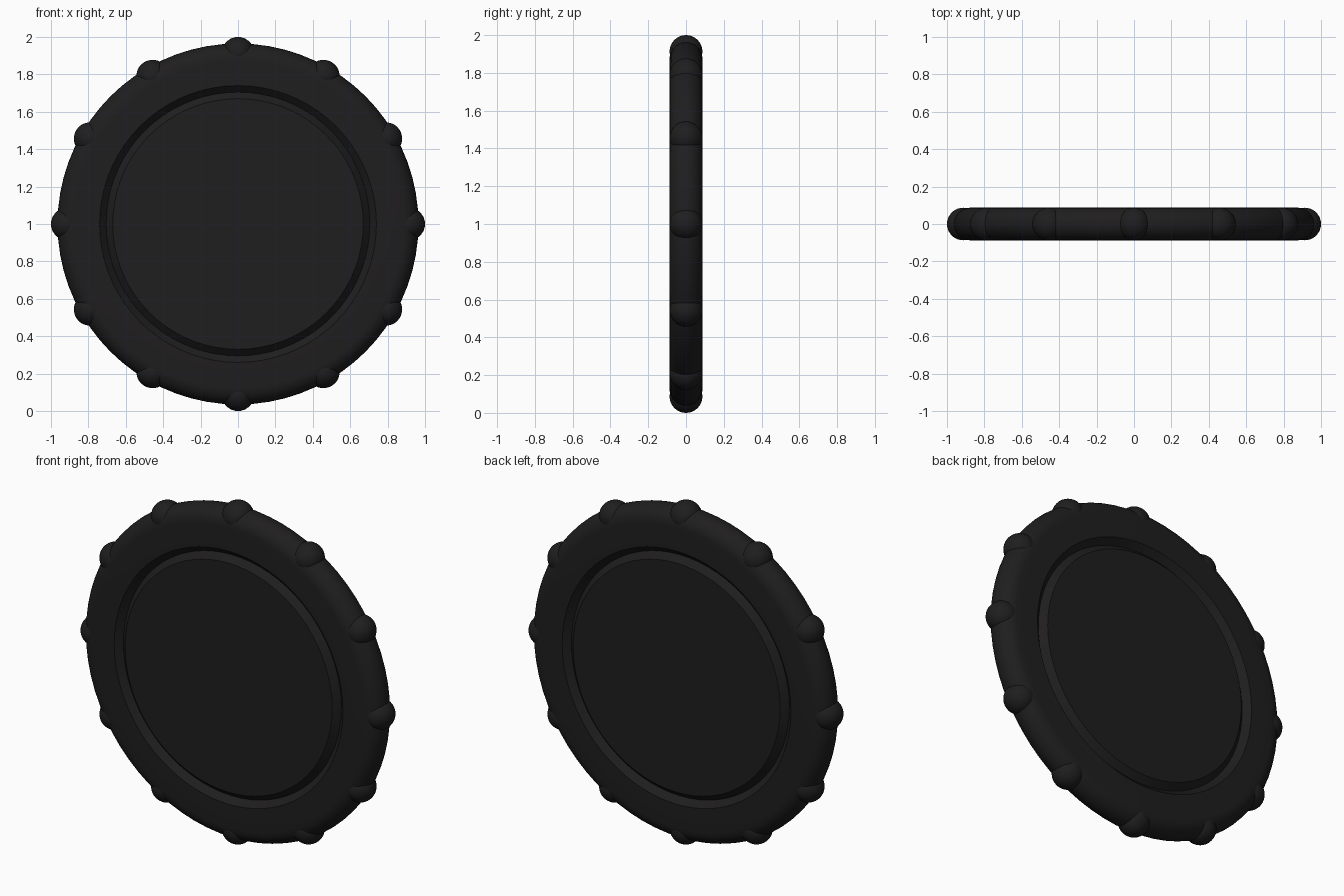
import bpy, bmesh
from math import sin, cos, pi, radians
from mathutils import Vector, Matrix

if "Cube" in bpy.data.objects:
    bpy.data.objects.remove(bpy.data.objects["Cube"])

HALF = 0.087      # half thickness
RIM = 0.878       # radius where the rounded rim begins
SEG = 72

mat = bpy.data.materials.new("black_rubber")
mat.diffuse_color = (0.014, 0.013, 0.013, 1)
mat.use_nodes = True
mat.node_tree.nodes["Principled BSDF"].inputs["Base Color"].default_value = mat.diffuse_color


def finish(bm, name):
    bmesh.ops.recalc_face_normals(bm, faces=bm.faces)
    mesh = bpy.data.meshes.new(name)
    bm.to_mesh(mesh)
    bm.free()
    mesh.materials.append(mat)
    ob = bpy.data.objects.new(name, mesh)
    bpy.context.collection.objects.link(ob)
    bpy.ops.object.select_all(action='DESELECT')
    ob.select_set(True)
    bpy.context.view_layer.objects.active = ob
    bpy.ops.object.shade_smooth_by_angle(angle=radians(30))
    return ob


# Disc: flat faces with a V groove on both sides and a half-round rim
face = [(0, HALF), (0.67, HALF), (0.705, HALF - 0.035), (0.74, HALF)]
rim = [(RIM + HALF * sin(pi * i / 14), HALF * cos(pi * i / 14)) for i in range(15)]
profile = face + rim + [(r, -y) for r, y in reversed(face)]

bm = bmesh.new()
verts = [bm.verts.new((r, y, 1)) for r, y in profile]
edges = [bm.edges.new(pair) for pair in zip(verts, verts[1:])]
bmesh.ops.spin(bm, geom=verts + edges, cent=(0, 0, 1), axis=(0, 1, 0),
               angle=2 * pi, steps=SEG, use_duplicate=False)
bmesh.ops.remove_doubles(bm, verts=bm.verts, dist=1e-4)
finish(bm, "disc")

# Twelve ball-shaped grip knobs around the rim
for i in range(12):
    a = i * pi / 6
    bm = bmesh.new()
    centre = Vector(((1 - HALF) * sin(a), 0, 1 + (1 - HALF) * cos(a)))
    bmesh.ops.create_uvsphere(bm, u_segments=32, v_segments=16, radius=HALF,
                              matrix=Matrix.Translation(centre) @ Matrix.Rotation(a, 4, 'Y'))
    finish(bm, f"grip_knob_{i + 1}")
